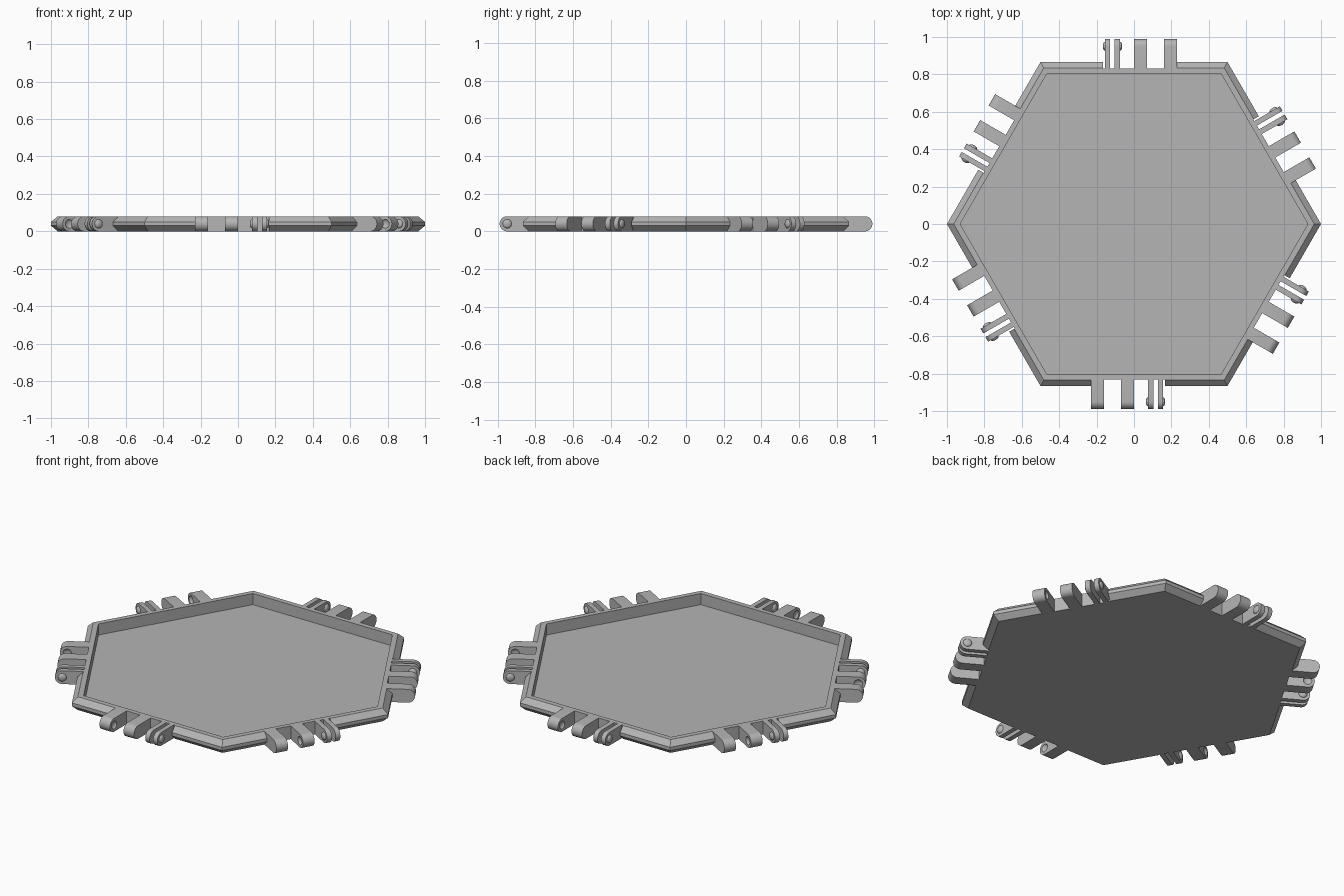
import bpy, bmesh, math
from mathutils import Matrix

cube = bpy.data.objects.get("Cube")
if cube:
    bpy.data.objects.remove(cube, do_unlink=True)

HEIGHT = 0.08
RIM = 0.835            # distance from the centre to the flat of the rim
TURNS = [Matrix.Rotation(math.radians(60 * k), 4, 'Z') for k in range(6)]
THICK_TABS = [(-0.23, -0.16), (-0.07, 0.0)]
THIN_TABS = [(0.075, 0.104), (0.127, 0.155)]
PIVOT_Y, PIVOT_Z = -0.95, HEIGHT / 2

grey = bpy.data.materials.new("grey plastic")
grey.use_nodes = True
colour = (0.46, 0.46, 0.46, 1)
grey.diffuse_color = colour
grey.node_tree.nodes["Principled BSDF"].inputs["Base Color"].default_value = colour


def make_object(name, bm):
    bmesh.ops.recalc_face_normals(bm, faces=bm.faces)
    mesh = bpy.data.meshes.new(name)
    bm.to_mesh(mesh)
    bm.free()
    mesh.materials.append(grey)
    obj = bpy.data.objects.new(name, mesh)
    bpy.context.collection.objects.link(obj)
    return obj


def boolean(target, tool, operation):
    mod = target.modifiers.new(operation.title(), 'BOOLEAN')
    mod.operation = operation
    mod.solver = 'EXACT'
    mod.object = tool
    bpy.context.view_layer.objects.active = target
    bpy.ops.object.modifier_apply(modifier=mod.name)
    bpy.data.objects.remove(tool, do_unlink=True)


def add_box(bm, x0, x1, y0, y1, z0, z1, turn):
    place = Matrix.Translation(((x0 + x1) / 2, (y0 + y1) / 2, (z0 + z1) / 2))
    size = Matrix.Diagonal((x1 - x0, y1 - y0, z1 - z0, 1))
    bmesh.ops.create_cube(bm, size=1, matrix=turn @ place @ size)


def add_tab(bm, x0, x1, turn):
    # Plate with a fully rounded tip, extruded along the side of the tray
    r = HEIGHT / 2
    profile = [(-0.815, HEIGHT)]
    for i in range(17):
        a = math.pi / 2 + math.pi * i / 16
        profile.append((PIVOT_Y + r * math.cos(a), PIVOT_Z + r * math.sin(a)))
    profile.append((-0.815, 0))
    face = bm.faces.new([bm.verts.new((x0, y, z)) for y, z in profile])
    ext = bmesh.ops.extrude_face_region(bm, geom=[face])
    verts = [v for v in ext["geom"] if isinstance(v, bmesh.types.BMVert)]
    bmesh.ops.translate(bm, verts=verts, vec=(x1 - x0, 0, 0))
    bmesh.ops.transform(bm, matrix=turn, verts=list(face.verts) + verts)


def add_bump(bm, x, turn):
    place = Matrix.Translation((x, PIVOT_Y, PIVOT_Z))
    size = Matrix.Diagonal((0.012, 0.024, 0.024, 1))
    spin = Matrix.Rotation(math.pi / 2, 4, 'Y')
    bmesh.ops.create_uvsphere(bm, u_segments=20, v_segments=10, radius=1,
                              matrix=turn @ place @ size @ spin)


# Hexagonal tray: rings of (apothem, height) from the floor out, round and under
bm = bmesh.new()
rings = []
for apothem, z in [(0.805, 0.013), (0.805, HEIGHT), (RIM, HEIGHT),
                   (0.866, 0.05), (0.866, 0.03), (RIM, 0)]:
    radius = apothem / math.cos(math.pi / 6)
    rings.append([bm.verts.new((radius * math.cos(k * math.pi / 3),
                                radius * math.sin(k * math.pi / 3), z))
                  for k in range(6)])
for low, high in zip(rings, rings[1:]):
    for k in range(6):
        n = (k + 1) % 6
        bm.faces.new((low[k], low[n], high[n], high[k]))
bm.faces.new(rings[0])
bm.faces.new(rings[-1])
tray = make_object("tray", bm)

# Notches in the bevelled edge where the hinges sit
bm = bmesh.new()
for turn in TURNS:
    add_box(bm, -0.23, 0.165, -0.95, -0.832, -0.02, 0.1, turn)
boolean(tray, make_object("notch_cutter", bm), 'DIFFERENCE')

# Hinge tabs
bm = bmesh.new()
for turn in TURNS:
    for x0, x1 in THICK_TABS + THIN_TABS:
        add_tab(bm, x0, x1, turn)
boolean(tray, make_object("hinge_tabs", bm), 'UNION')

# Sockets in the facing sides of the thick tabs
bm = bmesh.new()
for turn in TURNS:
    for x in (THICK_TABS[0][1], THICK_TABS[1][0]):
        add_bump(bm, x, turn)
boolean(tray, make_object("socket_cutter", bm), 'DIFFERENCE')

# Snap bumps on the outer sides of the thin tabs
bm = bmesh.new()
for turn in TURNS:
    for x in (THIN_TABS[0][0], THIN_TABS[1][1]):
        add_bump(bm, x, turn)
bumps = make_object("snap_bumps", bm)

for obj in (tray, bumps):
    bpy.ops.object.select_all(action='DESELECT')
    obj.select_set(True)
    bpy.context.view_layer.objects.active = obj
    bpy.ops.object.shade_smooth_by_angle(angle=math.radians(30))
